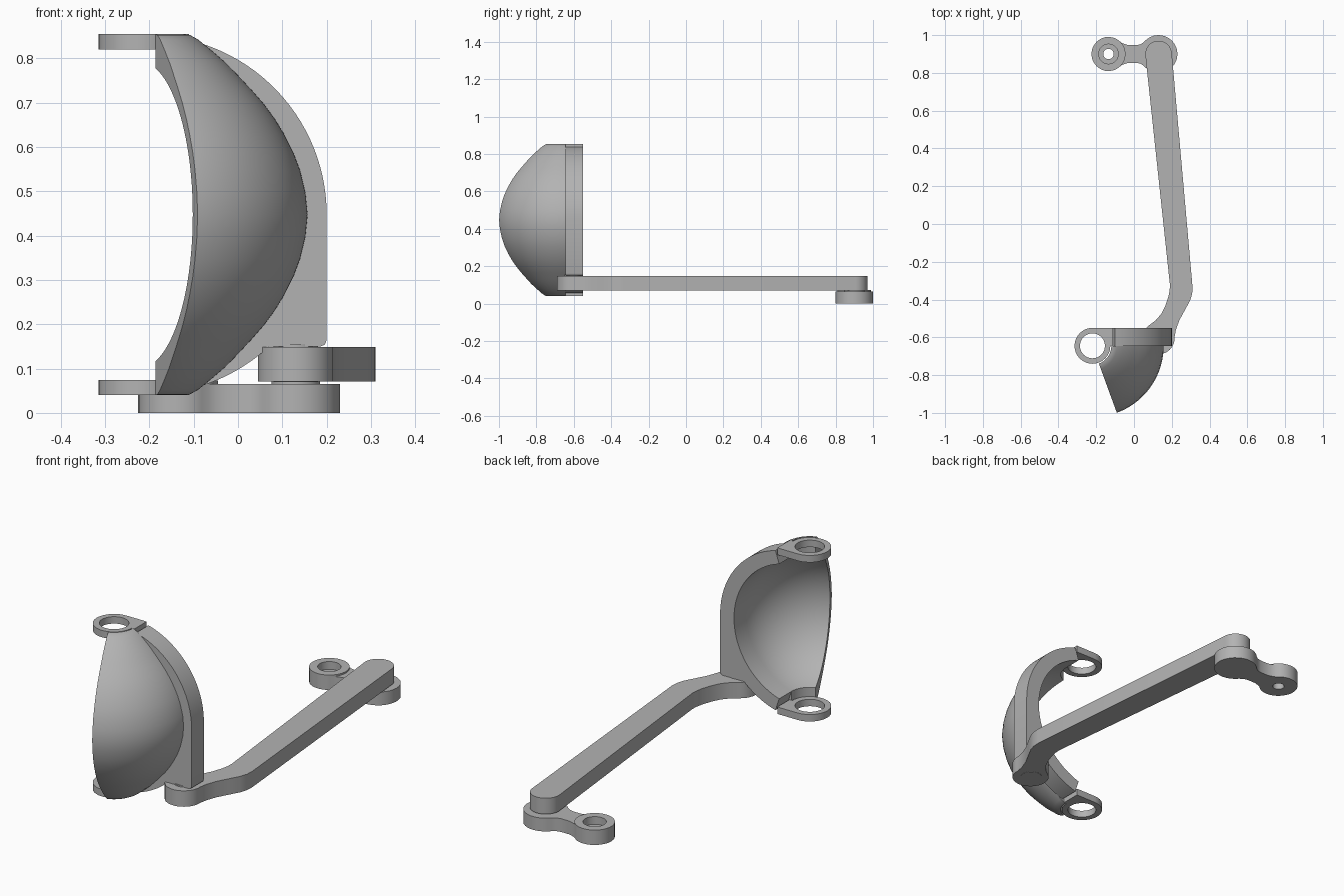
import bpy, bmesh, math
from mathutils import Vector, Matrix

cube = bpy.data.objects.get("Cube")
if cube:
    bpy.data.objects.remove(cube)

grey = bpy.data.materials.new("plain grey")
grey.use_nodes = True
colour = (0.45, 0.45, 0.45, 1)
grey.diffuse_color = colour
grey.node_tree.nodes["Principled BSDF"].inputs["Base Color"].default_value = colour

MID = 0.447                  # height of the shell centre
HINGE = Vector((-0.22, -0.645, MID))
BACK = -0.55                 # rear plane of the flange


def arc(cx, cy, r, a0, a1, n=24):
    """Points along an arc, angles in degrees."""
    angles = [math.radians(a0 + (a1 - a0) * i / n) for i in range(n + 1)]
    return [(cx + r * math.cos(a), cy + r * math.sin(a)) for a in angles]


def circle(cx, cy, r, n=48):
    return arc(cx, cy, r, 0, 360, n)[:-1]


def finish(bm, name):
    bmesh.ops.recalc_face_normals(bm, faces=bm.faces)
    mesh = bpy.data.meshes.new(name)
    bm.to_mesh(mesh)
    bm.free()
    mesh.materials.append(grey)
    ob = bpy.data.objects.new(name, mesh)
    bpy.context.collection.objects.link(ob)
    bpy.ops.object.select_all(action='DESELECT')
    ob.select_set(True)
    bpy.context.view_layer.objects.active = ob
    bpy.ops.object.shade_smooth_by_angle(angle=math.radians(30))
    return ob


def prism(name, loops, lo, hi, axis='z'):
    """Extrude an outline (first loop) with holes (other loops)."""
    bm = bmesh.new()
    edges = []
    for loop in loops:
        vs = [bm.verts.new((a, b, lo) if axis == 'z' else (a, lo, b)) for a, b in loop]
        edges += [bm.edges.new((vs[i - 1], vs[i])) for i in range(len(vs))]
    normal = Vector((0, 0, 1)) if axis == 'z' else Vector((0, 1, 0))
    bmesh.ops.triangle_fill(bm, use_beauty=True, use_dissolve=False, edges=edges, normal=normal)
    res = bmesh.ops.extrude_face_region(bm, geom=bm.faces[:], use_keep_orig=True)
    moved = [g for g in res["geom"] if isinstance(g, bmesh.types.BMVert)]
    bmesh.ops.translate(bm, verts=moved, vec=normal * (hi - lo))
    return finish(bm, name)


# crank: two round ends joined by a filleted neck
SMALL, BIG, ROW = -0.135, 0.13, 0.9
outline = (arc(BIG, ROW, 0.1, -140, 140)
           + [(0.035, 0.952), (0.015, 0.947), (-0.03, 0.947), (-0.05, 0.953)]
           + arc(SMALL, ROW, 0.09, 42, 318)
           + [(-0.05, 0.847), (-0.03, 0.853), (0.015, 0.853), (0.035, 0.848)])
prism("crank_base", [outline, circle(SMALL, ROW, 0.027)], 0, 0.035)
prism("crank_top", [outline, circle(SMALL, ROW, 0.052)], 0.035, 0.065)
prism("crank_boss", [circle(SMALL, ROW, 0.09), circle(SMALL, ROW, 0.052)], 0.065, 0.073)

# push rod with a bend near the front
rod = (arc(BIG, ROW, 0.07, 5, 185)
       + [(0.19, -0.32), (0.189, -0.35), (0.182, -0.385), (0.165, -0.435),
          (0.145, -0.475), (0.115, -0.51)]
       + arc(BIG, -0.605, 0.085, 125, 365)
       + [(0.222, -0.56), (0.24, -0.51), (0.27, -0.455), (0.297, -0.405),
          (0.308, -0.37), (0.31, -0.335)])
prism("push_rod", [rod], 0.071, 0.149)
prism("rear_pin", [circle(BIG, ROW, 0.055)], 0.06, 0.08)
prism("front_pin", [circle(BIG, -0.6, 0.05)], 0.07, 0.155)

# curved shell: a half section swept about the hinge axis
upper = [(0.1, 0.407), (0.112, 0.405), (0.13, 0.395), (0.163, 0.368), (0.193, 0.342),
         (0.22, 0.314), (0.25, 0.282), (0.278, 0.25), (0.303, 0.216), (0.325, 0.18),
         (0.345, 0.14), (0.36, 0.1), (0.372, 0.05)]
INNER = 0.345
reach = math.degrees(math.acos(0.1 / INNER))
section = (upper + [(0.377, 0)] + [(r, -z) for r, z in reversed(upper)]
           + arc(0, 0, INNER, -reach, reach, 40))
bm = bmesh.new()
verts = [bm.verts.new(HINGE + Vector((r, 0, z))) for r, z in section]
face = bm.faces.new(verts)
start = bmesh.ops.duplicate(bm, geom=[face])
bmesh.ops.spin(bm, geom=[face], cent=HINGE, axis=(0, 0, 1),
               angle=-math.radians(70), steps=40, use_duplicate=False)
bmesh.ops.remove_doubles(bm, verts=bm.verts, dist=0.00005)
finish(bm, "shell")

# flat flange behind the shell, with a square lower corner for the pin
RIM = 0.405
cx = 0.2 - RIM
low = math.degrees(math.asin((0.15 - MID) / RIM))
flange = (arc(cx, MID, RIM, 75, 0)
          + [(0.2, 0.165), (0.196, 0.154), (0.186, 0.15)]
          + arc(cx, MID, RIM, low, -75)
          + arc(HINGE.x, MID, INNER, -reach, reach, 40))
prism("flange", [flange], HINGE.y, BACK, 'y')

# hinge eyes at the top and bottom
for name, lo in (("lower_eye", 0.04), ("upper_eye", 0.82)):
    eye = (arc(HINGE.x, HINGE.y, 0.095, 90, 360)
           + [(HINGE.x + 0.11, HINGE.y), (HINGE.x + 0.11, BACK)])
    prism(name, [eye, circle(HINGE.x, HINGE.y, 0.066)], lo, lo + 0.034)
